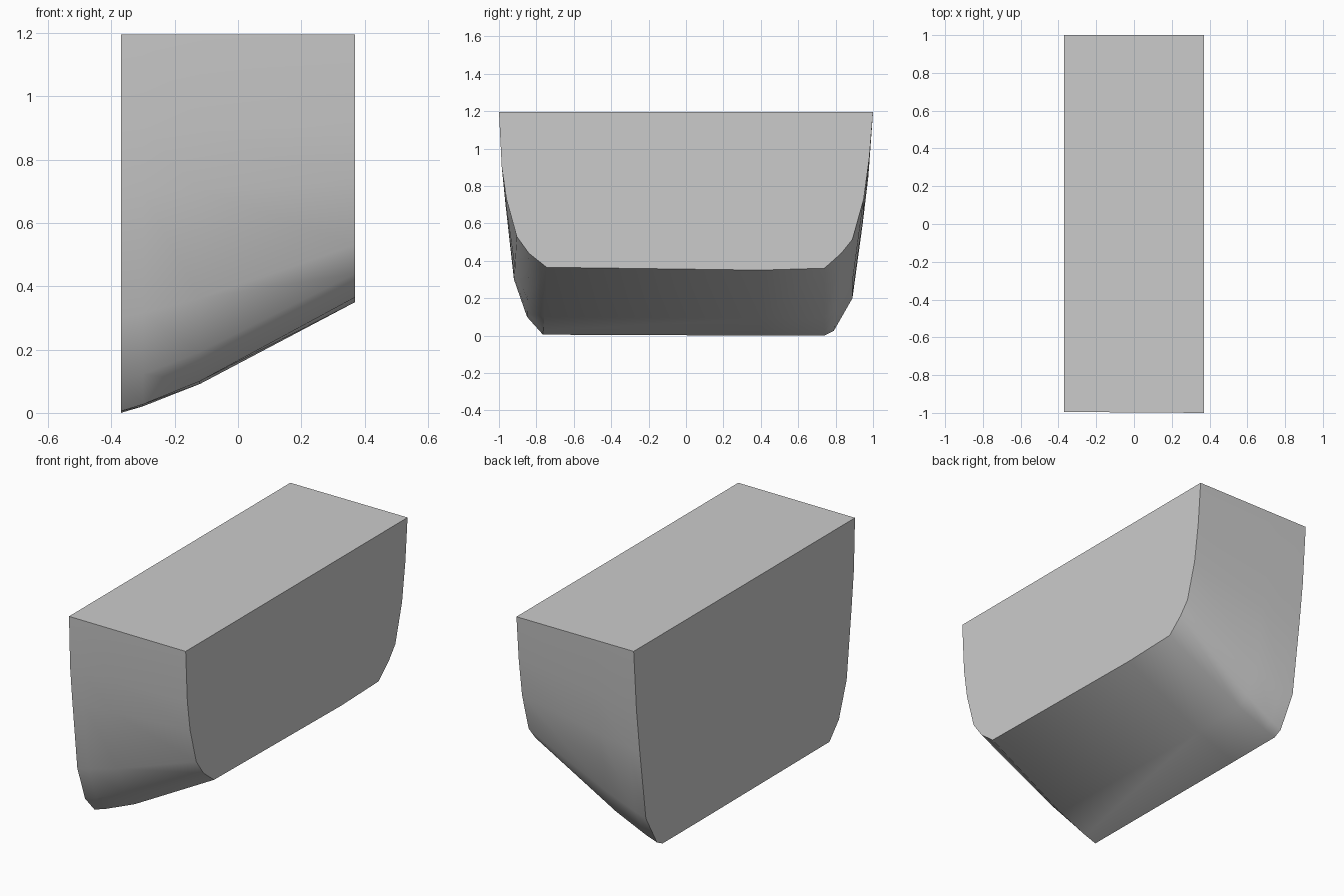
import bpy, bmesh, math

cube = bpy.data.objects.get("Cube")
if cube:
    bpy.data.objects.remove(cube, do_unlink=True)

# Single grey paint
grey = bpy.data.materials.new("plain grey")
grey.use_nodes = True
colour = (0.6, 0.6, 0.6, 1)
grey.diffuse_color = colour
grey.node_tree.nodes["Principled BSDF"].inputs["Base Color"].default_value = colour

# Matching (y, z) outlines of the deep and the shallow end
TOP = 1.195
deep = [(-.995, TOP), (-.985, .9), (-.965, .7), (-.92, .3), (-.85, .1), (-.765, .005),
        (.4, 0), (.74, 0), (.79, .025), (.89, .2), (.945, .6), (.975, .85), (1, TOP)]
shallow = [(-1, TOP), (-.985, .9), (-.96, .73), (-.905, .53), (-.84, .44), (-.745, .365),
           (.4, .35), (.74, .36), (.83, .44), (.89, .515), (.95, .73), (.98, .95), (1, TOP)]
HALF = .37
# Cross-section positions and how far the keel dips below a straight line
stations = [(-HALF, 0), (-.3, .013), (-.12, .033), (HALF, 0)]

bm = bmesh.new()
rings = []
for x, dip in stations:
    t = (x + HALF) / (2 * HALF)
    ring = []
    for (ya, za), (yb, zb) in zip(deep, shallow):
        z = za + (zb - za) * t
        z -= dip * max(0, 1 - z / TOP) ** 2
        ring.append(bm.verts.new((x, ya + (yb - ya) * t, z)))
    rings.append(ring)

# Skin between sections, including the flat top
count = len(deep)
for a, b in zip(rings, rings[1:]):
    for i in range(count):
        j = (i + 1) % count
        bm.faces.new((a[i], a[j], b[j], b[i]))
# Flat end walls
bm.faces.new(rings[0])
bm.faces.new(rings[-1])
bmesh.ops.recalc_face_normals(bm, faces=bm.faces)

mesh = bpy.data.meshes.new("hull_block")
bm.to_mesh(mesh)
bm.free()
mesh.materials.append(grey)
hull = bpy.data.objects.new("hull_block", mesh)
bpy.context.collection.objects.link(hull)

# Smooth the curved sides while keeping the wall edges crisp
bpy.ops.object.select_all(action='DESELECT')
hull.select_set(True)
bpy.context.view_layer.objects.active = hull
bpy.ops.object.shade_smooth_by_angle(angle=math.radians(40))
